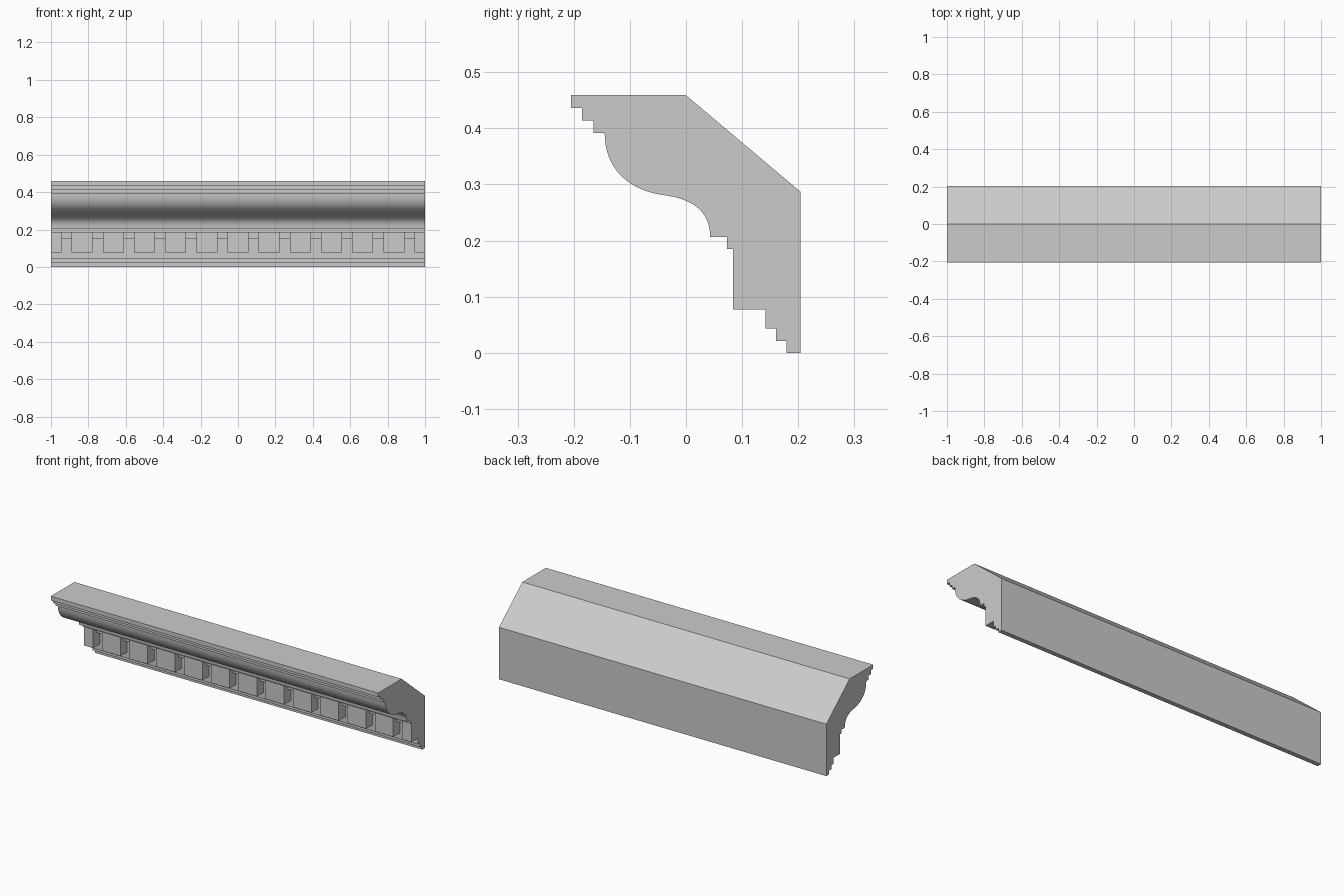
import bpy, bmesh, math
from mathutils import Vector
from mathutils.geometry import interpolate_bezier

if "Cube" in bpy.data.objects:
    bpy.data.objects.remove(bpy.data.objects["Cube"])


def extrude_profile(name, profile, x0, x1):
    """Sweep a (y, z) outline along x into a solid object."""
    bm = bmesh.new()
    face = bm.faces.new([bm.verts.new((x0, y, z)) for y, z in profile])
    ext = bmesh.ops.extrude_face_region(bm, geom=[face])
    moved = [v for v in ext["geom"] if isinstance(v, bmesh.types.BMVert)]
    bmesh.ops.translate(bm, vec=(x1 - x0, 0, 0), verts=moved)
    bmesh.ops.recalc_face_normals(bm, faces=bm.faces)
    mesh = bpy.data.meshes.new(name)
    bm.to_mesh(mesh)
    bm.free()
    obj = bpy.data.objects.new(name, mesh)
    bpy.context.collection.objects.link(obj)
    return obj


def rect(y0, y1, z0, z1):
    return [(y0, z0), (y1, z0), (y1, z1), (y0, z1)]


def bezier(*pts, n=15):
    a, b, c, d = [Vector((y, z, 0)) for y, z in pts]
    return [(p.x, p.y) for p in interpolate_bezier(a, b, c, d, n)]


WALL, DENTIL_Y, BRIDGE_Y = 0.142, 0.084, 0.113
Z0, Z_MID, Z1 = 0.077, 0.152, 0.185

# Cornice body: back, stepped foot, S-curve and stepped top
s_curve = bezier((0.043, 0.206), (0.043, 0.25), (0.015, 0.274), (-0.04, 0.281))
s_curve += bezier((-0.04, 0.281), (-0.105, 0.290), (-0.145, 0.33), (-0.145, 0.392))[1:]
profile = [(0, 0.459), (0.204, 0.287), (0.204, 0), (0.179, 0), (0.179, 0.021),
           (0.160, 0.021), (0.160, 0.043), (WALL, 0.043), (WALL, Z1),
           (0.073, Z1), (0.073, 0.206)]
profile += s_curve
profile += [(-0.165, 0.392), (-0.165, 0.414), (-0.185, 0.414), (-0.185, 0.436),
            (-0.205, 0.436), (-0.205, 0.459)]
body = extrude_profile("cornice_body", profile, -1, 1)
bpy.context.view_layer.objects.active = body
body.select_set(True)
bpy.ops.object.shade_smooth_by_angle(angle=math.radians(30))

# Dentil blocks with recessed bridges in the gaps between them
COUNT, GAP = 12, 0.054
left = -1
for i in range(COUNT):
    centre = -1 + (i + 0.5) * 2 / COUNT
    g0, g1 = centre - GAP / 2, centre + GAP / 2
    extrude_profile(f"dentil_{i}", rect(DENTIL_Y, WALL, Z0, Z1), left, g0)
    extrude_profile(f"dentil_bridge_{i}", rect(BRIDGE_Y, WALL, Z_MID, Z1), g0, g1)
    left = g1
extrude_profile("dentil_end", rect(DENTIL_Y, WALL, Z0, Z1), left, 1)
